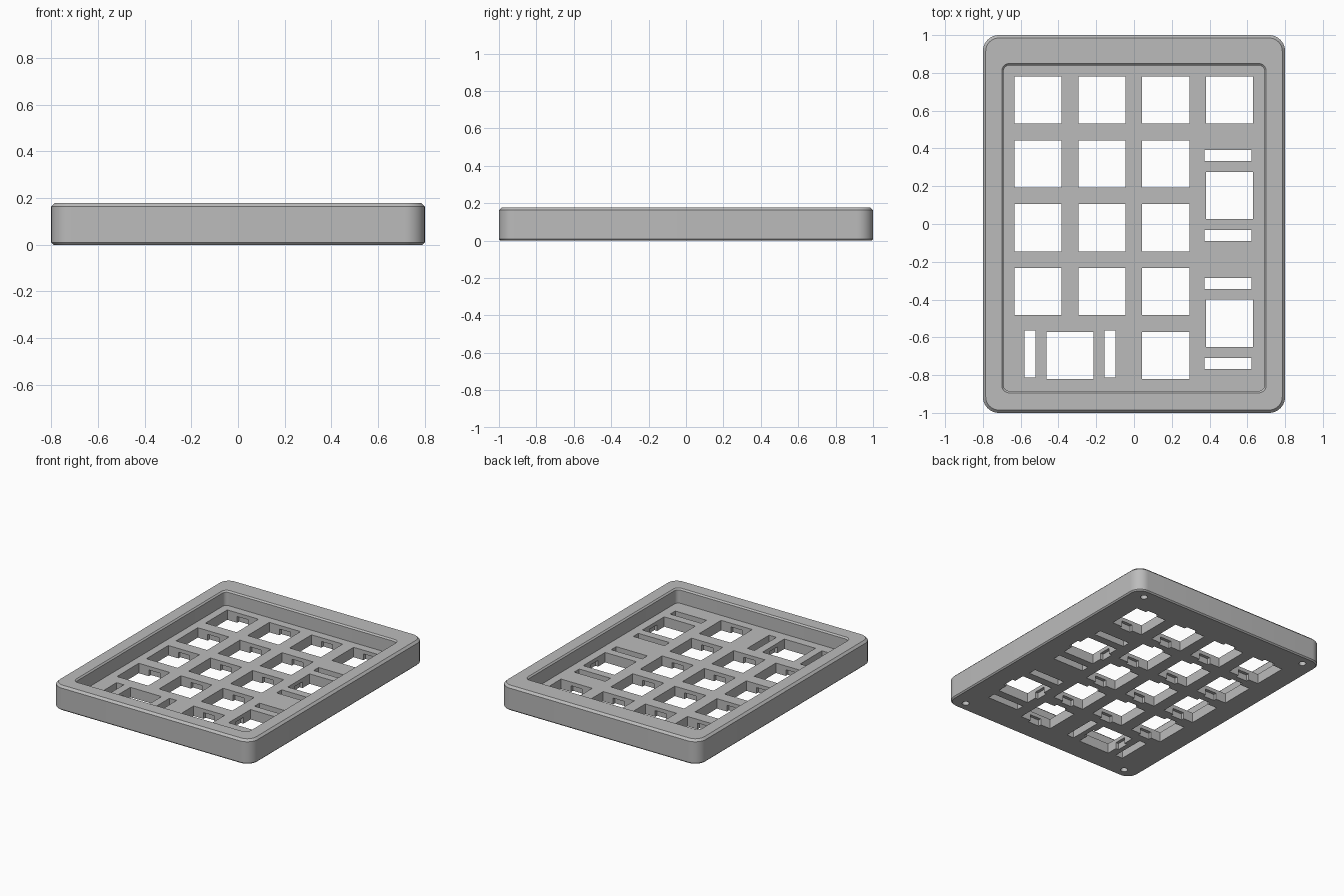
import bpy
import bmesh
from math import cos, sin, pi
from mathutils import Matrix

if "Cube" in bpy.data.objects:
    bpy.data.objects.remove(bpy.data.objects["Cube"])

HEIGHT, FLOOR = 0.178, 0.072
KEY, SLOT = 0.25, 0.058
PITCH, STAB = 0.338, 0.212

grey = bpy.data.materials.new("case grey")
grey.use_nodes = True
grey.diffuse_color = (0.5, 0.5, 0.5, 1)
grey.node_tree.nodes["Principled BSDF"].inputs["Base Color"].default_value = grey.diffuse_color


def make_object(name, bm):
    bmesh.ops.recalc_face_normals(bm, faces=bm.faces[:])
    mesh = bpy.data.meshes.new(name)
    bm.to_mesh(mesh)
    bm.free()
    mesh.materials.append(grey)
    obj = bpy.data.objects.new(name, mesh)
    bpy.context.collection.objects.link(obj)
    return obj


def rounded_ring(bm, x0, x1, y0, y1, radius, z, steps=10):
    """Loop of vertices around a rounded rectangle."""
    corners = [(x1, y1, -1, -1), (x0, y1, 1, -1), (x0, y0, 1, 1), (x1, y0, -1, 1)]
    ring = []
    for quarter, (x, y, sx, sy) in enumerate(corners):
        for i in range(steps + 1):
            a = (quarter + i / steps) * pi / 2
            ring.append(bm.verts.new((x + radius * (sx + cos(a)), y + radius * (sy + sin(a)), z)))
    return ring


def add_box(bm, x, y, w, d, z0, z1):
    place = Matrix.Translation((x, y, (z0 + z1) / 2)) @ Matrix.Diagonal((w, d, z1 - z0, 1))
    bmesh.ops.create_cube(bm, size=1, matrix=place)


def cut(target, bm, name):
    cutter = make_object(name, bm)
    cutter.hide_render = True
    mod = target.modifiers.new(name, "BOOLEAN")
    mod.operation = "DIFFERENCE"
    mod.solver = "EXACT"
    mod.object = cutter
    bpy.context.view_layer.objects.active = target
    bpy.ops.object.modifier_apply(modifier=name)
    bpy.data.objects.remove(cutter)


# Case: chamfered outer shell running over the rim and down into the pocket
bm = bmesh.new()


def outer(inset, z):
    return rounded_ring(bm, -0.8 + inset, 0.8 - inset, -1 + inset, 1 - inset, 0.085 - inset, z)


def pocket(grow, z):
    return rounded_ring(bm, -0.69 - grow, 0.69 + grow, -0.884 - grow, 0.84 + grow, 0.03 + grow, z)


rings = [outer(0.009, 0), outer(0, 0.009), outer(0, HEIGHT - 0.015), outer(0.015, HEIGHT),
         pocket(0.01, HEIGHT), pocket(0, HEIGHT - 0.01), pocket(0, FLOOR)]
for low, high in zip(rings, rings[1:]):
    for i in range(len(low)):
        j = (i + 1) % len(low)
        bm.faces.new((low[i], low[j], high[j], high[i]))
bm.faces.new(rings[0])
bm.faces.new(rings[-1])
case = make_object("keypad_case", bm)

# Key layout: single keys, then double keys with stabiliser slots
cols = [-0.508 + PITCH * i for i in range(4)]
rows = [0.656 - PITCH * i for i in range(5)]
singles = [(x, y) for x in cols[:3] for y in rows[:4]] + [(cols[3], rows[0]), (cols[2], rows[4])]
tall = [(cols[3], 0.151), (cols[3], -0.526)]
wide = [((cols[0] + cols[1]) / 2, rows[4])]

# Through holes for keys and stabilisers, blind screw holes in the corners
bm = bmesh.new()
for x, y in singles + tall + wide:
    add_box(bm, x, y, KEY, KEY, -0.1, 0.15)
for side in (-1, 1):
    for x, y in tall:
        add_box(bm, x - 0.008, y + side * STAB, KEY, SLOT, -0.1, 0.15)
    for x, y in wide:
        add_box(bm, x + side * STAB, y + 0.008, SLOT, KEY, -0.1, 0.15)
    for end in (-1, 1):
        bmesh.ops.create_cone(bm, cap_ends=True, segments=24, radius1=0.024, radius2=0.024, depth=0.24,
                              matrix=Matrix.Translation((side * 0.69, end * 0.925, 0)))
cut(case, bm, "hole_cutter")

# Clip notches under the plate on two opposite walls of every key hole
bm = bmesh.new()
for x, y in singles:
    add_box(bm, x, y, 0.09, KEY + 0.045, -0.1, 0.045)
for x, y in tall + wide:
    add_box(bm, x, y, KEY + 0.045, 0.09, -0.1, 0.045)
cut(case, bm, "notch_cutter")

# Smooth corners, crisp edges
bpy.ops.object.select_all(action="DESELECT")
case.select_set(True)
bpy.context.view_layer.objects.active = case
bpy.ops.object.shade_smooth_by_angle(angle=pi / 6)
